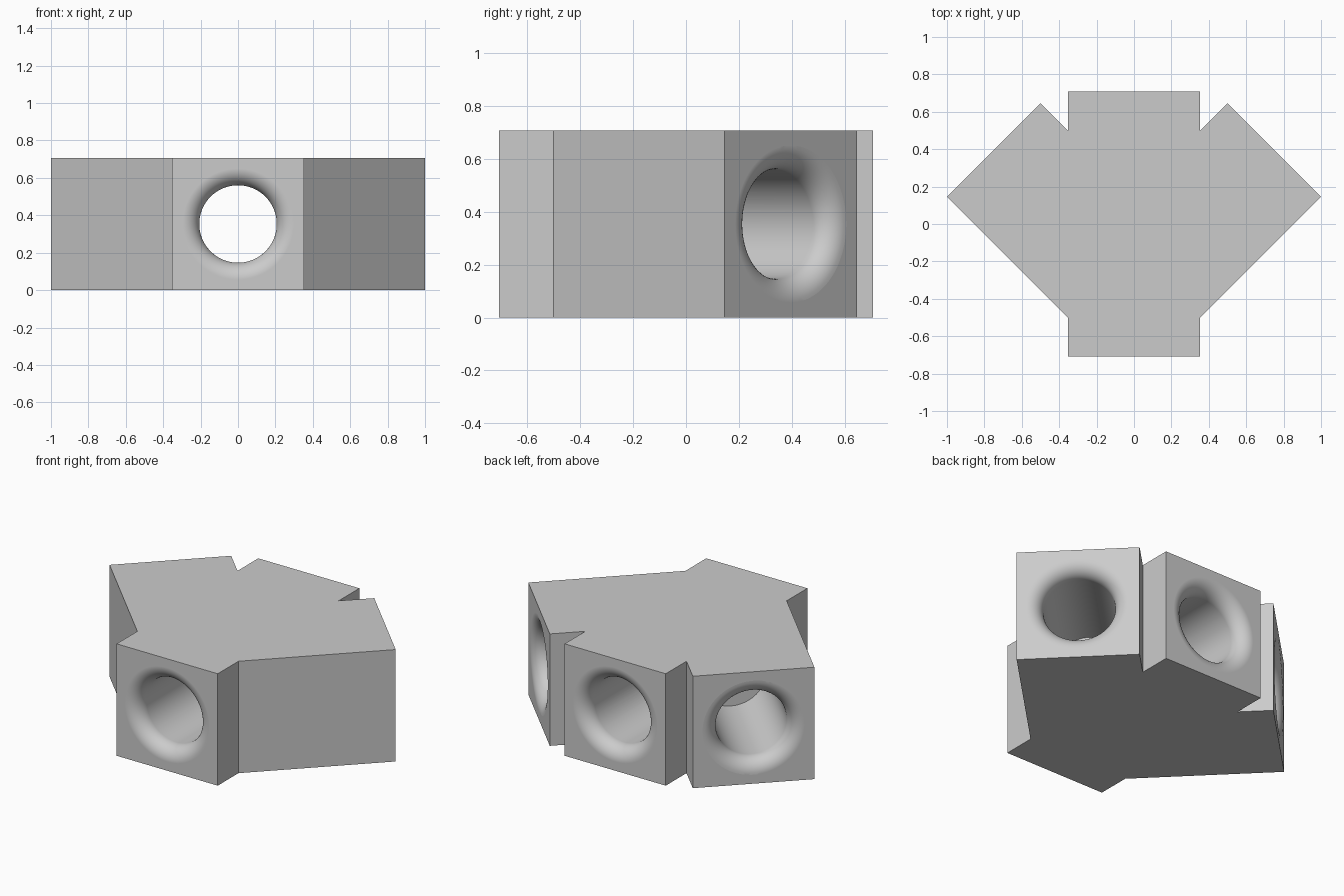
import bpy, bmesh, math
from mathutils import Matrix

cube = bpy.data.objects.get("Cube")
if cube:
    bpy.data.objects.remove(cube, do_unlink=True)

SIDE = math.sqrt(0.5)     # width and height of each square arm
HALF = SIDE / 2
BORE = 0.207              # tunnel radius
FILLET = 0.09             # rounding of the tunnel mouths
BRANCH_DEPTH = 0.75       # depth of the angled tunnels

grey = bpy.data.materials.new("light_grey")
grey.use_nodes = True
grey.diffuse_color = (0.6, 0.6, 0.6, 1)
grey.node_tree.nodes["Principled BSDF"].inputs["Base Color"].default_value = (0.6, 0.6, 0.6, 1)


def add_object(name, bm):
    bmesh.ops.recalc_face_normals(bm, faces=bm.faces)
    mesh = bpy.data.meshes.new(name)
    bm.to_mesh(mesh)
    bm.free()
    mesh.materials.append(grey)
    obj = bpy.data.objects.new(name, mesh)
    bpy.context.collection.objects.link(obj)
    return obj


def mouth(steps=10):
    """Radius and depth pairs from outside the face to the straight bore."""
    pts = [(BORE + FILLET, -0.03)]
    for i in range(steps + 1):
        a = math.pi / 2 * i / steps
        pts.append((BORE + FILLET * (1 - math.sin(a)), FILLET * (1 - math.cos(a))))
    return pts


def lathe(name, profile, place, sides=96):
    """Closed solid turned around its local z axis, then placed."""
    bm = bmesh.new()
    rings = []
    for r, z in profile:
        rings.append([bm.verts.new((r * math.cos(t), r * math.sin(t), z))
                      for t in (2 * math.pi * k / sides for k in range(sides))])
    for low, high in zip(rings, rings[1:]):
        for k in range(sides):
            n = (k + 1) % sides
            bm.faces.new((low[k], low[n], high[n], high[k]))
    bm.faces.new(rings[0])
    bm.faces.new(rings[-1])
    bm.transform(place)
    obj = add_object(name, bm)
    obj.hide_render = True
    return obj


# Block body: straight arm with two angled arms, as one extruded outline
half_outline = [(HALF, -SIDE), (HALF, -0.5), (1, 0.146), (0.5, 0.646), (HALF, 0.5), (HALF, SIDE)]
outline = half_outline + [(-x, y) for x, y in reversed(half_outline)]
bm = bmesh.new()
base = bm.faces.new([bm.verts.new((x, y, 0)) for x, y in outline])
top = bmesh.ops.extrude_face_region(bm, geom=[base])["geom"]
bmesh.ops.translate(bm, vec=(0, 0, SIDE), verts=[v for v in top if isinstance(v, bmesh.types.BMVert)])
body = add_object("tunnel_block", bm)

# Straight tunnel from the front face to the back face
entry = mouth()
through = entry + [(r, 2 * SIDE - d) for r, d in reversed(entry)]
along_y = Matrix.Rotation(-math.pi / 2, 4, "X")
cutters = [lathe("straight_tunnel_cutter", through, Matrix.Translation((0, -SIDE, HALF)) @ along_y)]

# Angled tunnels running in from the two slanted back faces
for name, s in (("left", 1), ("right", -1)):
    inward = Matrix.Rotation(math.pi - s * math.pi / 4, 4, "Z") @ along_y
    place = Matrix.Translation((s * 0.75, 0.396, HALF)) @ inward
    cutters.append(lathe(name + "_tunnel_cutter", entry + [(BORE, BRANCH_DEPTH)], place))

# Cut the tunnels and smooth their curved walls
bpy.ops.object.select_all(action="DESELECT")
bpy.context.view_layer.objects.active = body
body.select_set(True)
for cutter in cutters:
    mod = body.modifiers.new("tunnel", "BOOLEAN")
    mod.operation = "DIFFERENCE"
    mod.solver = "EXACT"
    mod.object = cutter
    bpy.ops.object.modifier_apply(modifier=mod.name)
    bpy.data.objects.remove(cutter, do_unlink=True)
bpy.ops.object.shade_smooth_by_angle(angle=math.radians(30))
weighted = body.modifiers.new("clean_shading", "WEIGHTED_NORMAL")
weighted.keep_sharp = True
